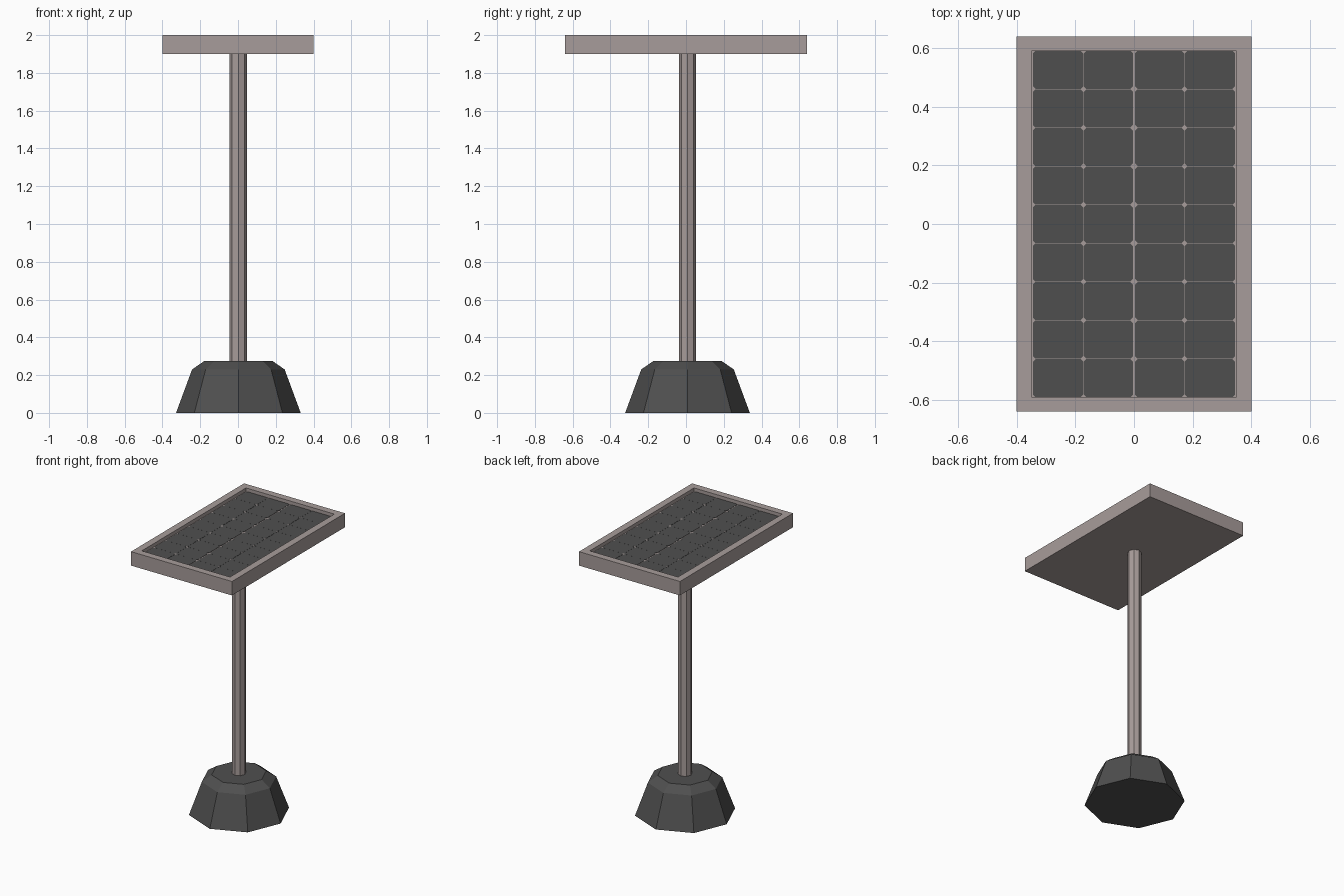
import bpy, bmesh, math

if "Cube" in bpy.data.objects:
    bpy.data.objects.remove(bpy.data.objects["Cube"])

def material(name, rgb):
    m = bpy.data.materials.new(name)
    m.diffuse_color = (*rgb, 1)
    m.use_nodes = True
    m.node_tree.nodes["Principled BSDF"].inputs["Base Color"].default_value = m.diffuse_color
    return m

METAL = material("warm_grey_metal", (0.39, 0.335, 0.325))
DARK = material("dark_grey", (0.078, 0.078, 0.078))

def finish(name, bm, mat):
    bmesh.ops.recalc_face_normals(bm, faces=bm.faces)
    me = bpy.data.meshes.new(name)
    bm.to_mesh(me)
    bm.free()
    me.materials.append(mat)
    ob = bpy.data.objects.new(name, me)
    bpy.context.collection.objects.link(ob)
    return ob

def lathe(name, profile, mat, sides=8, centre=(0.002, 0.008)):
    """Faceted solid from (radius, z) rings, closed at both ends."""
    bm = bmesh.new()
    rings = [[bm.verts.new((centre[0] + r * math.cos(2 * math.pi * i / sides),
                            centre[1] + r * math.sin(2 * math.pi * i / sides), z))
              for i in range(sides)] for r, z in profile]
    for a, b in zip(rings, rings[1:]):
        for i in range(sides):
            j = (i + 1) % sides
            bm.faces.new((a[i], a[j], b[j], b[i]))
    bm.faces.new(rings[0])
    bm.faces.new(rings[-1])
    return finish(name, bm, mat)

# weighted foot and pole
lathe("base", [(0.33, 0), (0.245, 0.23), (0.18, 0.275)], DARK)
lathe("pole", [(0.046, 0.26), (0.046, 1.905)], METAL)

# panel tray: box with a raised rim around a sunken floor
HX, HY, RIM, FLOOR = 0.40, 0.64, 0.05, 1.974
bm = bmesh.new()
def rect(hx, hy, z):
    return [bm.verts.new((sx * hx, sy * hy, z))
            for sx, sy in ((-1, -1), (1, -1), (1, 1), (-1, 1))]
loops = [rect(HX, HY, 1.90), rect(HX, HY, 2.0),
         rect(HX - RIM, HY - RIM, 2.0), rect(HX - RIM, HY - RIM, FLOOR)]
for a, b in zip(loops, loops[1:]):
    for i in range(4):
        j = (i + 1) % 4
        bm.faces.new((a[i], a[j], b[j], b[i]))
bm.faces.new(loops[0])
bm.faces.new(loops[-1])
finish("panel_frame", bm, METAL)

# solar cells: thin plates with clipped corners, 4 by 9
COLS, ROWS, W, H, CUT = 4, 9, 0.1725, 0.1313, 0.009
bm = bmesh.new()
for c in range(COLS):
    for r in range(ROWS):
        cx, cy = (c - (COLS - 1) / 2) * W, (r - (ROWS - 1) / 2) * H
        x0, x1 = cx - W / 2 + 0.0006, cx + W / 2 - 0.0006
        if c == 1:
            x1 -= 0.003      # wider gap along the centre line
        if c == 2:
            x0 += 0.003
        y0, y1 = cy - H / 2 + 0.0003, cy + H / 2 - 0.0003
        pts = [(x0 + CUT, y0), (x1 - CUT, y0), (x1, y0 + CUT), (x1, y1 - CUT),
               (x1 - CUT, y1), (x0 + CUT, y1), (x0, y1 - CUT), (x0, y0 + CUT)]
        low = [bm.verts.new((x, y, FLOOR - 0.001)) for x, y in pts]
        top = [bm.verts.new((x, y, FLOOR + 0.002)) for x, y in pts]
        bm.faces.new(low)
        bm.faces.new(top)
        for i in range(8):
            j = (i + 1) % 8
            bm.faces.new((low[i], low[j], top[j], top[i]))
finish("solar_cells", bm, DARK)
